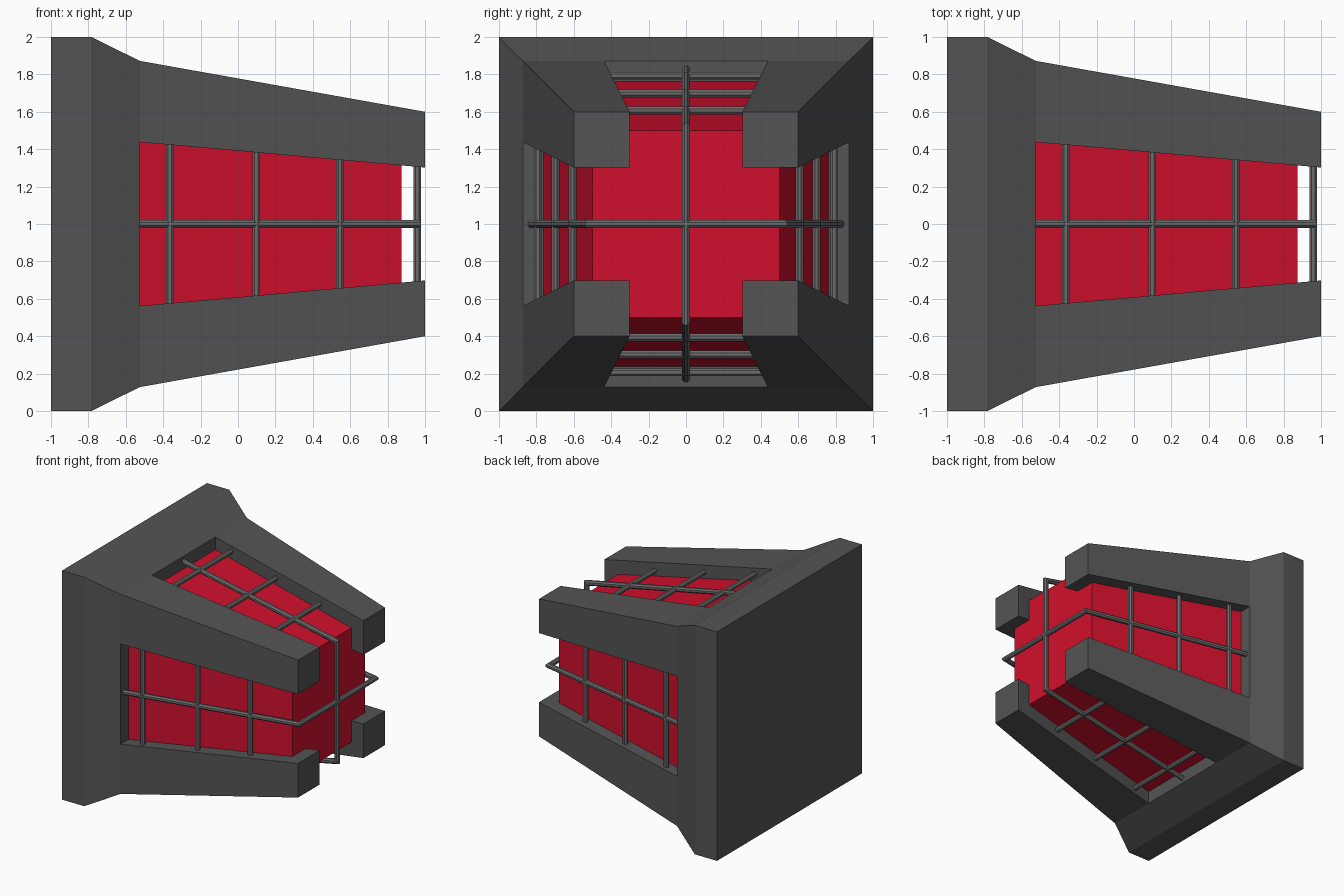
import bpy, bmesh, math
from mathutils import Vector

if "Cube" in bpy.data.objects:
    bpy.data.objects.remove(bpy.data.objects["Cube"])

CENTRE = Vector((0, 0, 1))


def material(name, rgb):
    m = bpy.data.materials.new(name)
    m.diffuse_color = (*rgb, 1)
    m.use_nodes = True
    m.node_tree.nodes["Principled BSDF"].inputs["Base Color"].default_value = m.diffuse_color
    return m


GREY = material("dark grey", (0.09, 0.09, 0.09))
RED = material("red", (0.63, 0.005, 0.026))
STEEL = material("bar grey", (0.15, 0.15, 0.15))


def finish(name, bm, mat):
    bmesh.ops.recalc_face_normals(bm, faces=bm.faces)
    me = bpy.data.meshes.new(name)
    bm.to_mesh(me)
    bm.free()
    me.materials.append(mat)
    ob = bpy.data.objects.new(name, me)
    bpy.context.collection.objects.link(ob)
    return ob


def skin(bm, rings):
    """Join rings of points into a closed, capped tube."""
    loops = [[bm.verts.new(p) for p in r] for r in rings]
    n = len(loops[0])
    for a, b in zip(loops, loops[1:]):
        for i in range(n):
            j = (i + 1) % n
            bm.faces.new((a[i], a[j], b[j], b[i]))
    bm.faces.new(loops[0])
    bm.faces.new(loops[-1])


def rect(x, y0, y1, z0, z1):
    return [CENTRE + Vector((x, y, z)) for y, z in ((y0, z0), (y1, z0), (y1, z1), (y0, z1))]


def square(x, h):
    return rect(x, -h, h, -h, h)


def tube(bm, pts, side, r=0.0225, n=8):
    """Mitred round bar along a path lying in the plane normal to side."""
    pts = [CENTRE + Vector(p) for p in pts]
    norms = [(b - a).normalized().cross(side) for a, b in zip(pts, pts[1:])]
    rings = []
    for i, p in enumerate(pts):
        n1, n2 = norms[max(i - 1, 0)], norms[min(i, len(norms) - 1)]
        m = (n1 + n2) / (1 + n1.dot(n2))
        angles = [2 * math.pi * (k + 0.5) / n for k in range(n)]
        rings.append([p + m * r * math.cos(t) + side * r * math.sin(t) for t in angles])
    skin(bm, rings)


# flared base block
bm = bmesh.new()
skin(bm, [square(-1, 1), square(-0.785, 1), square(-0.525, 0.872)])
finish("base", bm, GREY)

# four tapering corner arms
bm = bmesh.new()
for sy in (-1, 1):
    for sz in (-1, 1):
        skin(bm, [rect(x, sy * i, sy * o, sz * i, sz * o)
                  for x, i, o in ((-0.525, 0.438, 0.872), (1, 0.302, 0.6))])
finish("corner_arms", bm, GREY)

# red lens body
bm = bmesh.new()
skin(bm, [square(-0.53, 0.762), square(0.875, 0.5)])
finish("lens", bm, RED)

# guard bars: two long bent bars and three cross bars per side
Y, Z = Vector((0, 1, 0)), Vector((0, 0, 1))


def bar_height(x):
    return 0.718 - 0.203 * (x + 0.0)


bm = bmesh.new()
for out, side in ((Y, Z), (Z, Y)):
    tube(bm, [Vector((x, 0, 0)) + out * s * bar_height(x)
              for x, s in ((-0.53, 1), (0.958, 1), (0.958, -1), (-0.53, -1))], side)
    for s in (-1, 1):
        for x in (-0.365, 0.098, 0.545):
            mid = Vector((x, 0, 0)) + out * s * bar_height(x)
            half = 0.395 - 0.09 * x
            tube(bm, [mid - side * half, mid + side * half], out)
finish("guard_bars", bm, STEEL)
